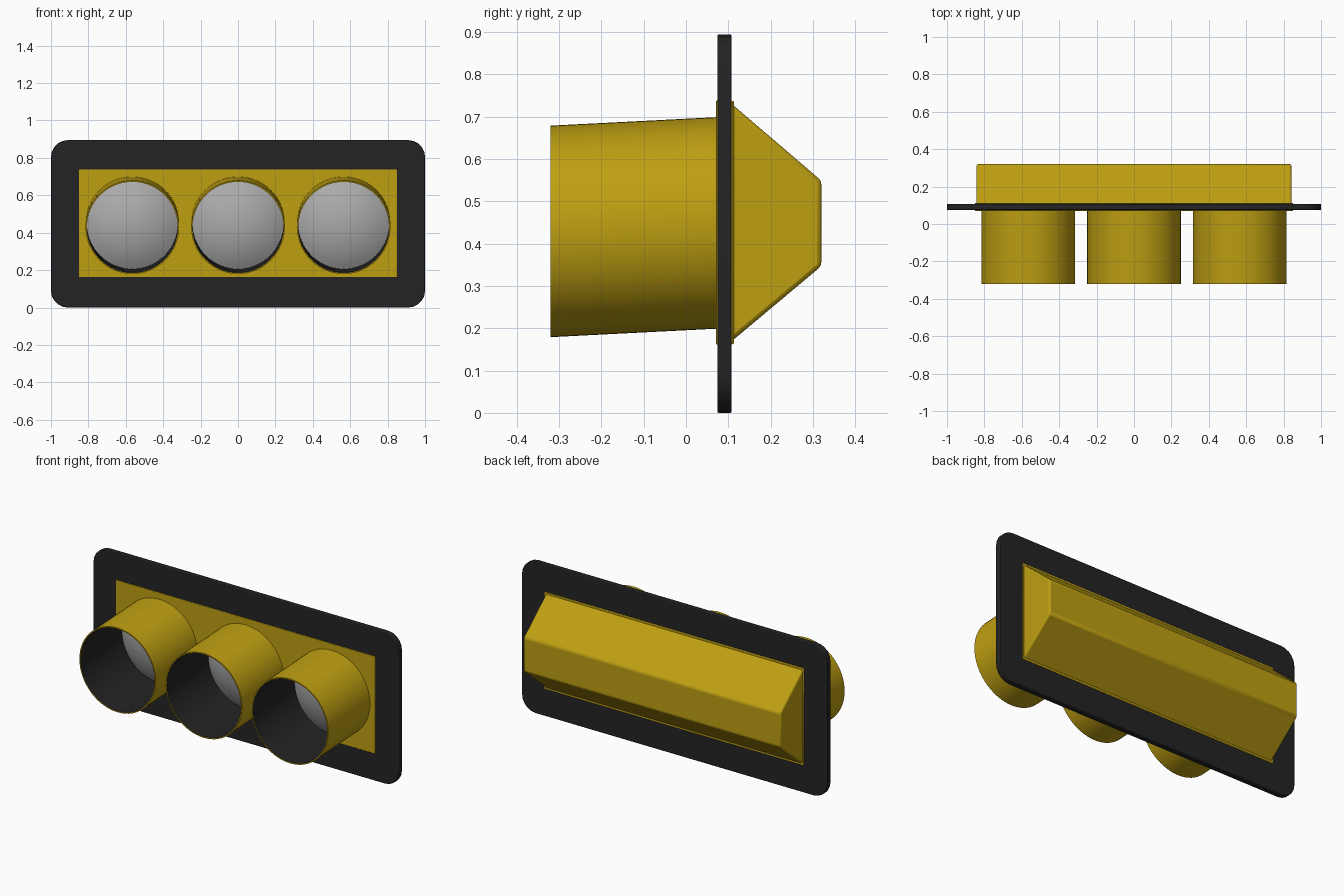
import bpy, bmesh, math
from mathutils import Vector

if "Cube" in bpy.data.objects:
    bpy.data.objects.remove(bpy.data.objects["Cube"])


def material(name, rgb):
    m = bpy.data.materials.new(name)
    m.diffuse_color = (*rgb, 1)
    m.use_nodes = True
    m.node_tree.nodes["Principled BSDF"].inputs["Base Color"].default_value = m.diffuse_color
    return m


YELLOW = material("yellow paint", (0.52, 0.35, 0.006))
BLACK = material("matte black", (0.017, 0.017, 0.018))
GREY = material("grey lens", (0.40, 0.40, 0.40))


def finish(bm, name, mats, bevel=0, angle=30):
    bmesh.ops.recalc_face_normals(bm, faces=bm.faces)
    me = bpy.data.meshes.new(name)
    bm.to_mesh(me)
    bm.free()
    ob = bpy.data.objects.new(name, me)
    bpy.context.collection.objects.link(ob)
    for m in mats:
        me.materials.append(m)
    bpy.ops.object.select_all(action='DESELECT')
    ob.select_set(True)
    bpy.context.view_layer.objects.active = ob
    bpy.ops.object.shade_smooth_by_angle(angle=math.radians(angle))
    if bevel:
        b = ob.modifiers.new("soft edges", 'BEVEL')
        b.width, b.segments, b.limit_method = bevel, 2, 'ANGLE'
        b.angle_limit = math.radians(35)
    return ob


def prism(name, pts, push, mat, bevel):
    """Extrude a closed outline along a vector."""
    bm = bmesh.new()
    f = bm.faces.new([bm.verts.new(p) for p in pts])
    ext = bmesh.ops.extrude_face_region(bm, geom=[f], use_keep_orig=True)["geom"]
    bmesh.ops.translate(bm, vec=push, verts=[v for v in ext if isinstance(v, bmesh.types.BMVert)])
    return finish(bm, name, [mat], bevel)


def ring(bm, x, y, z, r, n=64):
    return [bm.verts.new((x + r * math.cos(2 * math.pi * i / n), y,
                          z + r * math.sin(2 * math.pi * i / n))) for i in range(n)]


def bridge(bm, a, b, mat=0):
    for i in range(len(a)):
        j = (i + 1) % len(a)
        bm.faces.new((a[i], a[j], b[j], b[i])).material_index = mat


# Backplate: thin slab with rounded corners
R, H = 0.09, 0.895
plate = []
for cx, cz, start in ((1 - R, H - R, 0), (-1 + R, H - R, 90), (-1 + R, R, 180), (1 - R, R, 270)):
    for k in range(6):
        a = math.radians(start + 18 * k)
        plate.append((cx + R * math.cos(a), 0.074, cz + R * math.sin(a)))
prism("backplate", plate, Vector((0, 0.034, 0)), BLACK, 0.004)

# Housing: tapered back, front face just proud of the backplate
W = 0.842
profile = [(0.071, 0.167), (0.105, 0.167), (0.32, 0.347), (0.32, 0.549), (0.105, 0.733), (0.071, 0.733)]
prism("housing", [(-W, y, z) for y, z in profile], Vector((2 * W, 0, 0)), YELLOW, 0.01)

# Low lip where the housing leaves the backplate
lip = [(-0.85, 0.107, 0.162), (0.85, 0.107, 0.162), (0.85, 0.107, 0.738), (-0.85, 0.107, 0.738)]
prism("housing_lip", lip, Vector((0, 0.006, 0)), YELLOW, 0.003)
front = [(x, 0.0705, z) for x, _, z in lip]
prism("front_panel", front, Vector((0, 0.006, 0)), YELLOW, 0.002)

for label, x in (("left", -0.565), ("middle", 0), ("right", 0.565)):
    # Visor: drooping open tube, yellow outside and black inside
    bm = bmesh.new()
    rings = [ring(bm, x, y, z, r) for y, z, r in (
        (0.072, 0.449, 0.25), (-0.32, 0.429, 0.25), (-0.32, 0.429, 0.243), (0.072, 0.449, 0.243))]
    bridge(bm, rings[0], rings[1], 0)
    bridge(bm, rings[1], rings[2], 0)
    bridge(bm, rings[2], rings[3], 1)
    bridge(bm, rings[3], rings[0], 0)
    finish(bm, label + "_visor", [YELLOW, BLACK])

    # Lens: shallow dome bulging to the front
    bm = bmesh.new()
    depth, rad, steps = 0.075, 0.243, 8
    sphere = (rad ** 2 + depth ** 2) / (2 * depth)
    top = math.asin(rad / sphere)
    prev = None
    for k in range(steps):
        a = top * (1 - k / steps)
        cur = ring(bm, x, 0.069 - depth + sphere * (1 - math.cos(a)), 0.447, sphere * math.sin(a))
        if prev:
            bridge(bm, prev, cur)
        prev = cur
    tip = bm.verts.new((x, 0.069 - depth, 0.447))
    for i in range(len(prev)):
        bm.faces.new((prev[i], prev[(i + 1) % len(prev)], tip))
    # An open dome needs its normals turned to the front
    ob = finish(bm, label + "_lens", [GREY], 0, 40)
    if ob.data.polygons[-1].normal.y > 0:
        ob.data.flip_normals()
